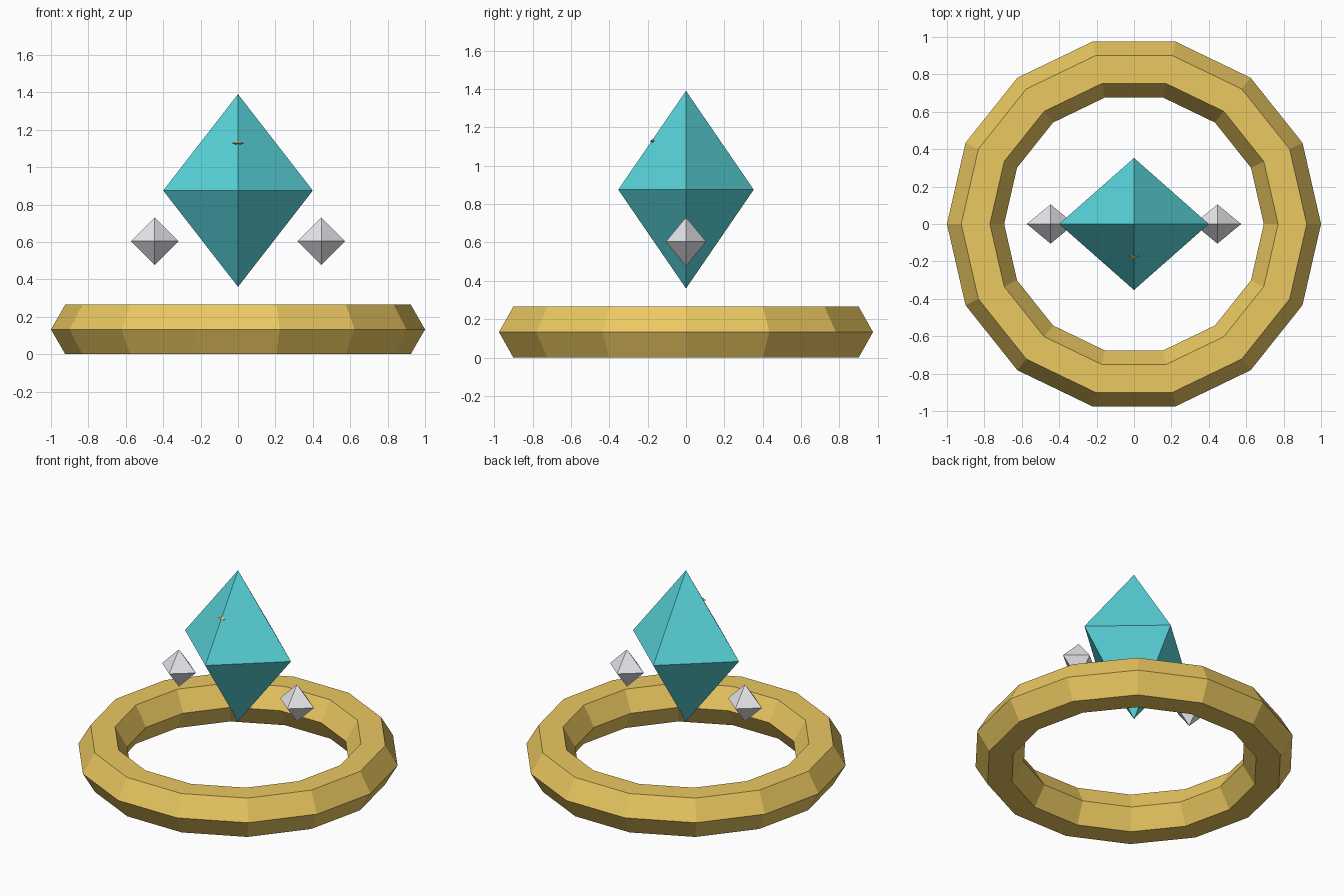
import bpy, bmesh, math

if "Cube" in bpy.data.objects:
    bpy.data.objects.remove(bpy.data.objects["Cube"])


def material(name, rgb):
    m = bpy.data.materials.new(name)
    m.diffuse_color = (*rgb, 1)
    m.use_nodes = True
    m.node_tree.nodes["Principled BSDF"].inputs["Base Color"].default_value = m.diffuse_color
    return m


gold = material("gold", (0.83, 0.58, 0.12))
aqua = material("aqua", (0.10, 0.66, 0.70))
silver = material("silver", (0.80, 0.80, 0.84))


def gem(name, center, radii, mat):
    """Four-sided double pyramid: square girdle with two tips."""
    bm = bmesh.new()
    ring = [bm.verts.new((math.cos(i * math.pi / 2) * radii[0],
                          math.sin(i * math.pi / 2) * radii[1], 0)) for i in range(4)]
    top, bottom = (bm.verts.new((0, 0, s * radii[2])) for s in (1, -1))
    for a, b in zip(ring, ring[1:] + ring[:1]):
        bm.faces.new((a, b, top))
        bm.faces.new((b, a, bottom))
    mesh = bpy.data.meshes.new(name)
    bm.to_mesh(mesh)
    bm.free()
    mesh.materials.append(mat)
    obj = bpy.data.objects.new(name, mesh)
    obj.location = center
    bpy.context.collection.objects.link(obj)
    return obj


# Band: 14-sided torus with a hexagonal section
bpy.ops.mesh.primitive_torus_add(major_segments=14, minor_segments=6,
                                 major_radius=0.847, minor_radius=0.153,
                                 location=(0, 0, 0.1325))
band = bpy.context.object
band.name = "ring_band"
band.data.materials.append(gold)

# Large centre stone
gem("centre_stone", (0, 0, 0.875), (0.40, 0.353, 0.515), aqua)

# Small side stones
for side, x in (("left", -0.446), ("right", 0.446)):
    gem(side + "_stone", (x, 0, 0.604), (0.127, 0.105, 0.127), silver)

# Tiny glint on the front ridge of the centre stone
gem("front_glint", (0, -0.172, 1.128), (0.03, 0.016, 0.012), gold)
